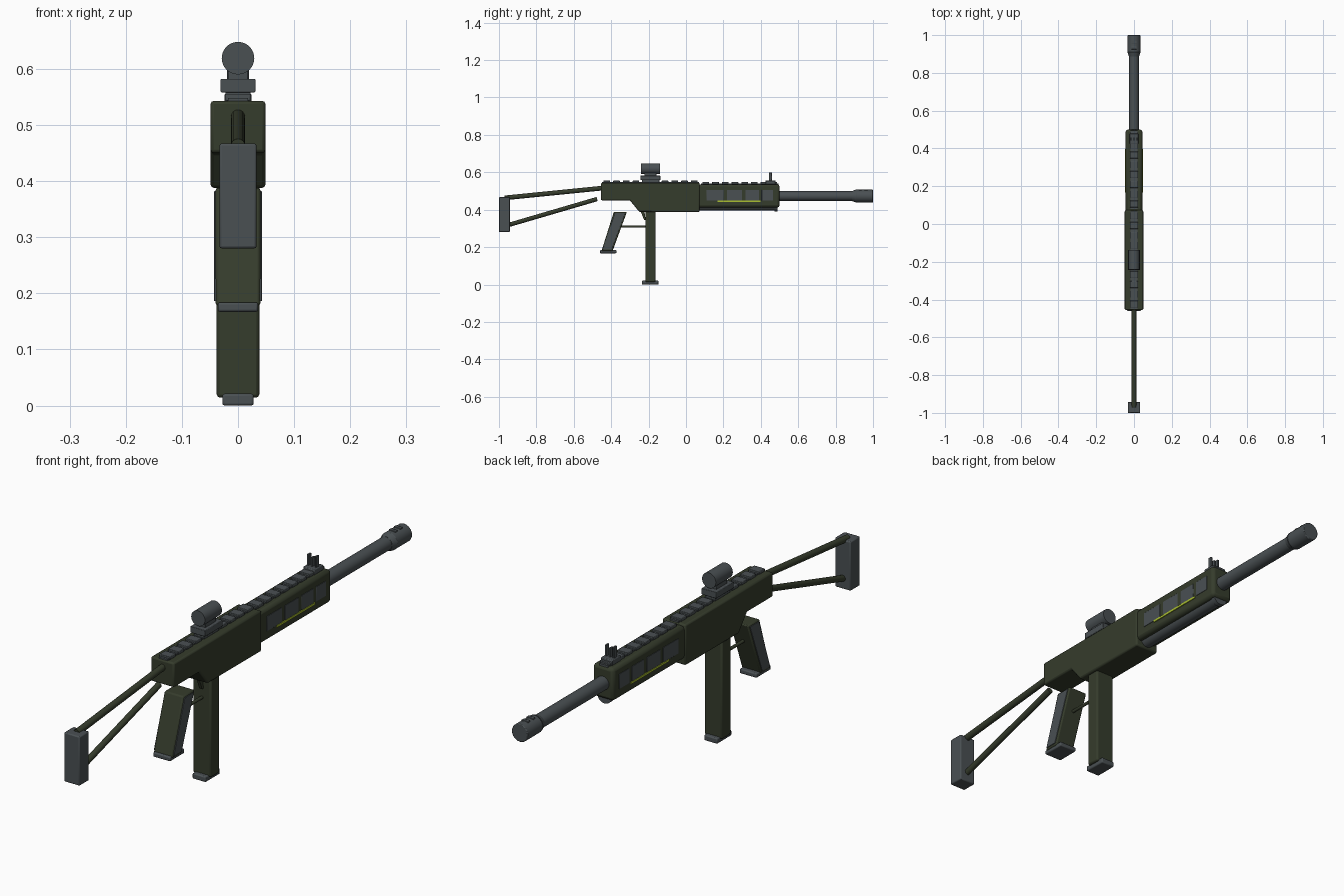
import bpy, bmesh, math
from mathutils import Vector

if "Cube" in bpy.data.objects:
    bpy.data.objects.remove(bpy.data.objects["Cube"])


def material(name, rgb):
    m = bpy.data.materials.new(name)
    m.diffuse_color = (*rgb, 1)
    m.use_nodes = True
    m.node_tree.nodes["Principled BSDF"].inputs["Base Color"].default_value = m.diffuse_color
    return m


GREEN = material("olive green", (0.036, 0.045, 0.025))
GREY = material("gunmetal grey", (0.068, 0.080, 0.086))
LIME = material("lime accent", (0.40, 0.52, 0.03))


def finish(name, bm, mat, bevel=0.0, segments=2):
    bmesh.ops.recalc_face_normals(bm, faces=bm.faces)
    me = bpy.data.meshes.new(name)
    bm.to_mesh(me)
    bm.free()
    ob = bpy.data.objects.new(name, me)
    bpy.context.collection.objects.link(ob)
    me.materials.append(mat)
    if bevel:
        b = ob.modifiers.new("bevel", 'BEVEL')
        b.width, b.segments, b.limit_method = bevel, segments, 'ANGLE'
    bpy.ops.object.select_all(action='DESELECT')
    ob.select_set(True)
    bpy.context.view_layer.objects.active = ob
    bpy.ops.object.shade_smooth_by_angle(angle=math.radians(35))
    return ob


def box(name, x, y, z, mat, bevel=0.0):
    """Box from (low, high) ranges on each axis."""
    bm = bmesh.new()
    bmesh.ops.create_cube(bm, size=1)
    for v in bm.verts:
        v.co = [r[0] if c < 0 else r[1] for c, r in zip(v.co, (x, y, z))]
    return finish(name, bm, mat, bevel)


def slab(name, outline, x0, x1, mat, bevel=0.0):
    """Side outline of (y, z) points extruded along x."""
    bm = bmesh.new()
    face = bm.faces.new([bm.verts.new((x0, y, z)) for y, z in outline])
    ext = bmesh.ops.extrude_face_region(bm, geom=[face])
    for v in ext["geom"]:
        if isinstance(v, bmesh.types.BMVert):
            v.co.x = x1
    return finish(name, bm, mat, bevel)


def rod(name, a, b, r, mat, bevel=0.0, sides=24, r2=None):
    a, b = Vector(a), Vector(b)
    bm = bmesh.new()
    bmesh.ops.create_cone(bm, cap_ends=True, segments=sides, radius1=r,
                          radius2=r if r2 is None else r2, depth=(b - a).length)
    q = (b - a).to_track_quat('Z', 'Y')
    for v in bm.verts:
        v.co = q @ v.co + (a + b) / 2
    return finish(name, bm, mat, bevel)


# Receiver and handguard
slab("receiver", [(-0.455, 0.45), (-0.30, 0.45), (-0.25, 0.388), (0.073, 0.388),
                  (0.073, 0.543), (-0.455, 0.543)], -0.049, 0.049, GREEN, 0.006)
box("handguard", (-0.044, 0.044), (0.06, 0.50), (0.412, 0.536), GREEN, 0.012)
rod("under_tube", (0, 0.05, 0.422), (0, 0.488, 0.422), 0.027, GREY)
rod("under_tube_cap", (0, 0.472, 0.421), (0, 0.490, 0.421), 0.030, GREY)

# Handguard side panels and accent strips
for side in (-1, 1):
    xs = sorted((side * 0.040, side * 0.0455))
    tag = "right" if side > 0 else "left"
    for i, (a, b) in enumerate([(0.11, 0.20), (0.218, 0.30), (0.318, 0.39), (0.405, 0.465)]):
        box(f"{tag}_panel_{i + 1}", xs, (a, b), (0.448, 0.505), GREY, 0.001)
    box(f"{tag}_accent_strip", sorted((side * 0.040, side * 0.0475)),
        (0.168, 0.398), (0.441, 0.449), LIME)


# Top rails with cross teeth
def rail(name, y0, y1, z, count):
    box(name, (-0.018, 0.018), (y0, y1), (z - 0.004, z + 0.005), GREY)
    pitch = (y1 - y0) / count
    for i in range(count):
        a = y0 + i * pitch
        box(f"{name}_tooth_{i + 1}", (-0.022, 0.022), (a + 0.008, a + pitch - 0.008),
            (z, z + 0.012), GREY, 0.002)


rail("receiver_rail", -0.45, 0.07, 0.543, 10)
rail("handguard_rail", 0.08, 0.495, 0.536, 8)

# Barrel and muzzle brake
rod("barrel", (0, 0.48, 0.473), (0, 0.92, 0.473), 0.026, GREY)
rod("muzzle_collar", (0, 0.888, 0.473), (0, 0.908, 0.473), 0.027, GREY, r2=0.034)
rod("muzzle_brake", (0, 0.908, 0.473), (0, 1.0, 0.473), 0.034, GREY, 0.003)
for i, y in enumerate((0.925, 0.955)):
    box(f"muzzle_lug_{i + 1}", (-0.014, 0.014), (y, y + 0.015), (0.49, 0.509), GREY, 0.002)

# Front sight
box("sight_base", (-0.024, 0.024), (0.425, 0.478), (0.535, 0.556), GREY, 0.003)
for i, x in enumerate((-0.016, 0, 0.016)):
    box(f"sight_post_{i + 1}", (x - 0.0035, x + 0.0035), (0.443, 0.459),
        (0.55, 0.598 if x else 0.590), GREY, 0.001)

# Optic
box("optic_foot", (-0.022, 0.022), (-0.235, -0.143), (0.543, 0.560), GREY, 0.002)
box("optic_clamp", (-0.031, 0.031), (-0.243, -0.137), (0.558, 0.582), GREY, 0.002)
box("optic_neck", (-0.018, 0.018), (-0.222, -0.158), (0.58, 0.602), GREY, 0.002)
rod("optic_tube", (0, -0.24, 0.619), (0, -0.138, 0.619), 0.029, GREY, sides=32)

# Magazine
box("magazine", (-0.038, 0.038), (-0.217, -0.163), (0.014, 0.40), GREEN, 0.006)
box("magazine_base", (-0.028, 0.028), (-0.235, -0.147), (0, 0.021), GREY, 0.004)

# Pistol grip with side plates
slab("grip", [(-0.452, 0.178), (-0.393, 0.178), (-0.316, 0.388), (-0.386, 0.388)],
     -0.040, 0.040, GREEN, 0.005)
for side in (-1, 1):
    xs = sorted((side * 0.036, side * 0.0425))
    slab("right_grip_plate" if side > 0 else "left_grip_plate",
         [(-0.446, 0.186), (-0.398, 0.186), (-0.325, 0.382), (-0.380, 0.382)],
         *xs, GREY, 0.001)
box("grip_base", (-0.036, 0.036), (-0.46, -0.372), (0.167, 0.184), GREY, 0.004)

# Trigger and guard
rod("trigger_guard", (0, -0.345, 0.31), (0, -0.205, 0.31), 0.006, GREEN, sides=12)
slab("trigger", [(-0.243, 0.392), (-0.222, 0.392), (-0.216, 0.345), (-0.224, 0.345)],
     -0.006, 0.006, GREEN)

# Skeleton stock
rod("upper_stock_tube", (0, -0.97, 0.463), (0, -0.44, 0.516), 0.0125, GREEN, sides=16)
rod("lower_stock_tube", (0, -0.95, 0.318), (0, -0.475, 0.457), 0.0115, GREEN, sides=16)
box("butt_plate", (-0.033, 0.033), (-1.0, -0.942), (0.28, 0.467), GREY, 0.004)
